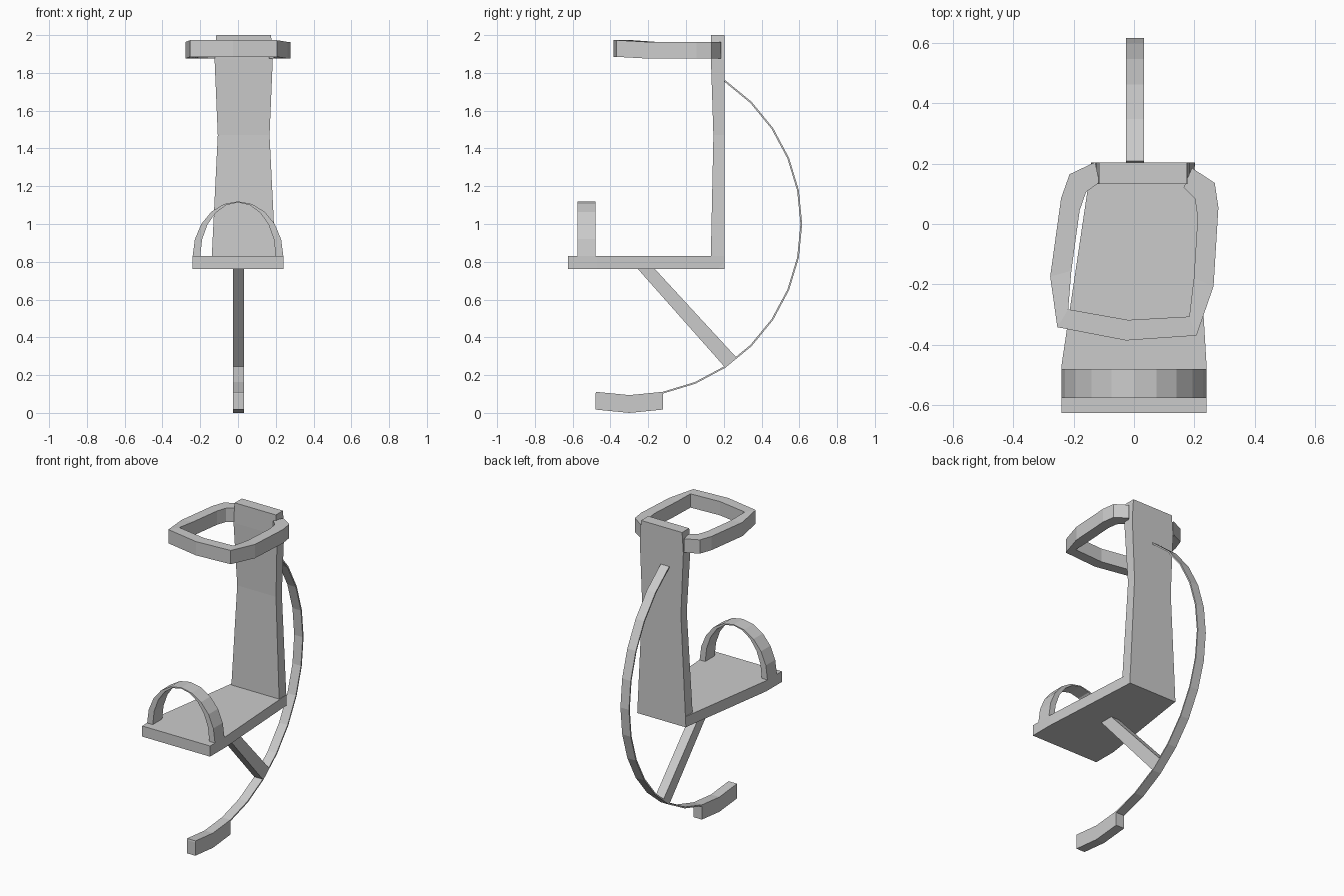
import bpy
import bmesh
from math import cos, sin, pi

cube = bpy.data.objects.get("Cube")
if cube:
    bpy.data.objects.remove(cube, do_unlink=True)

# Single plain colour
shade = (0.6,) * 3 + (1,)
grey = bpy.data.materials.new("plain_grey")
grey.use_nodes = True
grey.diffuse_color = shade
grey.node_tree.nodes["Principled BSDF"].inputs["Base Color"].default_value = shade


def loft(name, sections):
    """Skin a list of equal-sized cross-sections and cap both ends."""
    bm = bmesh.new()
    rings = [[bm.verts.new(point) for point in section] for section in sections]
    for ring, following in zip(rings, rings[1:]):
        for i in range(len(ring)):
            bm.faces.new((ring[i - 1], ring[i], following[i], following[i - 1]))
    bm.faces.new(rings[0])
    bm.faces.new(rings[-1])
    bmesh.ops.recalc_face_normals(bm, faces=bm.faces)
    mesh = bpy.data.meshes.new(name)
    bm.to_mesh(mesh)
    bm.free()
    mesh.materials.append(grey)
    obj = bpy.data.objects.new(name, mesh)
    bpy.context.collection.objects.link(obj)


def bar(name, edges):
    """Narrow centre-line member following pairs of (y, z) edge points."""
    left, right = 0.033, -0.027
    loft(name, [[(right, *a), (left, *a), (left, *b), (right, *b)] for a, b in edges])


# Main reference positions
heel, toe = 0.204, -0.625
plate_bottom, plate_top = 0.762, 0.83
shin_centre = 0.03

# Foot plate: straight at the toes, tapering towards the heel
loft("foot_plate", [
    [(centre - half, y, plate_bottom), (centre + half, y, plate_bottom),
     (centre + half, y, plate_top), (centre - half, y, plate_top)]
    for y, centre, half in [(toe, 0, 0.24), (-0.47, 0, 0.24), (heel, shin_centre, 0.17)]])

# Upright shin plate: waisted in the middle
loft("shin_plate", [
    [(shin_centre - half, front, z), (shin_centre + half, front, z),
     (shin_centre + half, heel, z), (shin_centre - half, heel, z)]
    for z, half, front in [(plate_bottom, 0.172, 0.13), (1.47, 0.137, 0.145),
                           (1.87, 0.154, 0.132), (2, 0.145, 0.132)]])


def arch(half_width, height, angle):
    return half_width * cos(angle), plate_top + height * sin(angle)


# Toe strap: half-ellipse arch, thinning towards the crown
strap_sections = []
for step in range(11):
    angle = pi * step / 10
    (xo, zo), (xi, zi) = arch(0.24, 0.29, angle), arch(0.2, 0.284, angle)
    front, back = -0.575, -0.48
    strap_sections.append([(xo, front, zo), (xo, back, zo), (xi, back, zi), (xi, front, zi)])
loft("toe_strap", strap_sections)


def cuff_point(half, y, z):
    """Skew the symmetric cuff outline slightly, as it sits turned on the shin."""
    return half + 0.1 * y + 0.012, y - 0.06 * half, z


# Knee cuff: half outline mirrored, with an inner wall drawn in from the outer
half_outline = [(0.16, 0.195), (0.24, 0.15), (0.26, 0.07),
                (0.27, -0.19), (0.23, -0.355), (0, -0.385)]
outline = [(-half, y) for half, y in half_outline] + half_outline[-2::-1]
cuff_middle = -0.09
cuff_sections = []
for half, y in outline:
    reach = y - cuff_middle
    inner = half * (0.87 if abs(reach) > 0.25 else 0.75), cuff_middle + 0.77 * reach
    bottom = 1.885 if y < -0.3 else 1.876
    top = bottom + 0.088
    cuff_sections.append([cuff_point(half, y, bottom), cuff_point(half, y, top),
                          cuff_point(*inner, top), cuff_point(*inner, bottom)])
loft("knee_cuff", cuff_sections)


def bow(step, radius=0.915):
    """Point on the spring's arc, counted in steps down from its middle."""
    angle = -step * pi / 16
    return radius * cos(angle) - 0.3, radius * sin(angle) + 1


# Bow spring: thin strip sweeping behind the leg down to the sole
bar("bow_spring", [(bow(step), bow(step, 0.906)) for step in range(-5, 10)])

# Diagonal strut from the foot plate to the spring
bar("strut", [((-0.255, plate_bottom), (-0.165, plate_bottom)), (bow(5), (0.268, 0.292))])

# Ground pad under the spring tip
pad_edges = []
for step in (7, 8, 9):
    y, z = bow(step)
    pad_edges.append(((y, z), (y, z - 0.085)))
bar("ground_pad", pad_edges)
